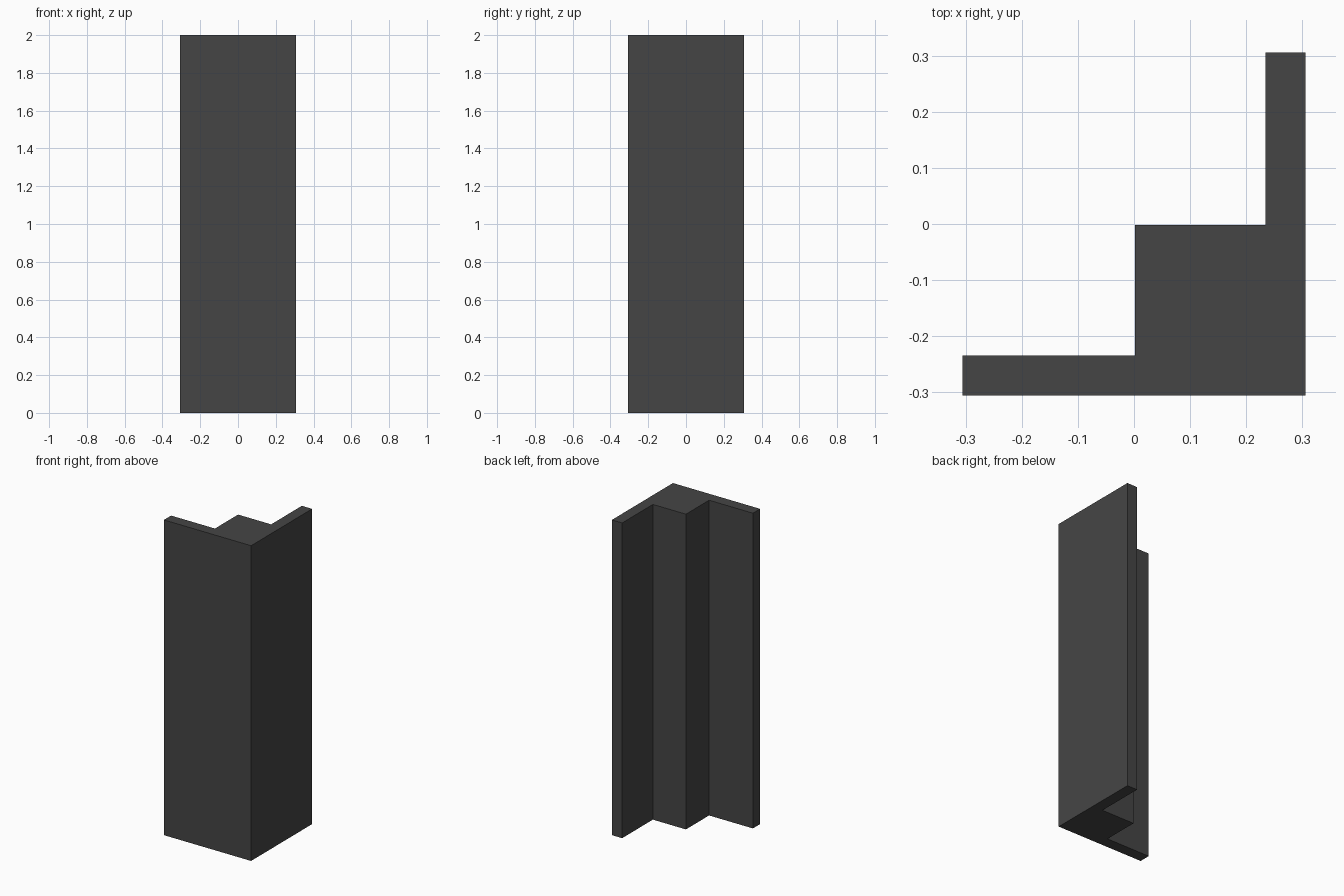
import bpy, bmesh

if "Cube" in bpy.data.objects:
    bpy.data.objects.remove(bpy.data.objects["Cube"])

HALF, INNER, HEIGHT = 0.306, 0.234, 2.0

# L-shaped cross-section with a square core filling the inside corner
profile = [(-HALF, -HALF), (HALF, -HALF), (HALF, HALF), (INNER, HALF),
           (INNER, -0.002), (0.002, -0.002), (0.002, -INNER), (-HALF, -INNER)]

# Extrude the cross-section to full height
bm = bmesh.new()
base = bm.faces.new([bm.verts.new((x, y, 0)) for x, y in profile])
result = bmesh.ops.extrude_face_region(bm, geom=[base], use_keep_orig=True)
top = [v for v in result["geom"] if isinstance(v, bmesh.types.BMVert)]
bmesh.ops.translate(bm, verts=top, vec=(0, 0, HEIGHT))
bmesh.ops.recalc_face_normals(bm, faces=bm.faces)
mesh = bpy.data.meshes.new("corner_post")
bm.to_mesh(mesh)
bm.free()

post = bpy.data.objects.new("corner_post", mesh)
bpy.context.collection.objects.link(post)

# Dark charcoal finish
mat = bpy.data.materials.new("charcoal")
mat.diffuse_color = (0.06, 0.06, 0.06, 1)
mat.use_nodes = True
mat.node_tree.nodes["Principled BSDF"].inputs["Base Color"].default_value = mat.diffuse_color
mesh.materials.append(mat)
